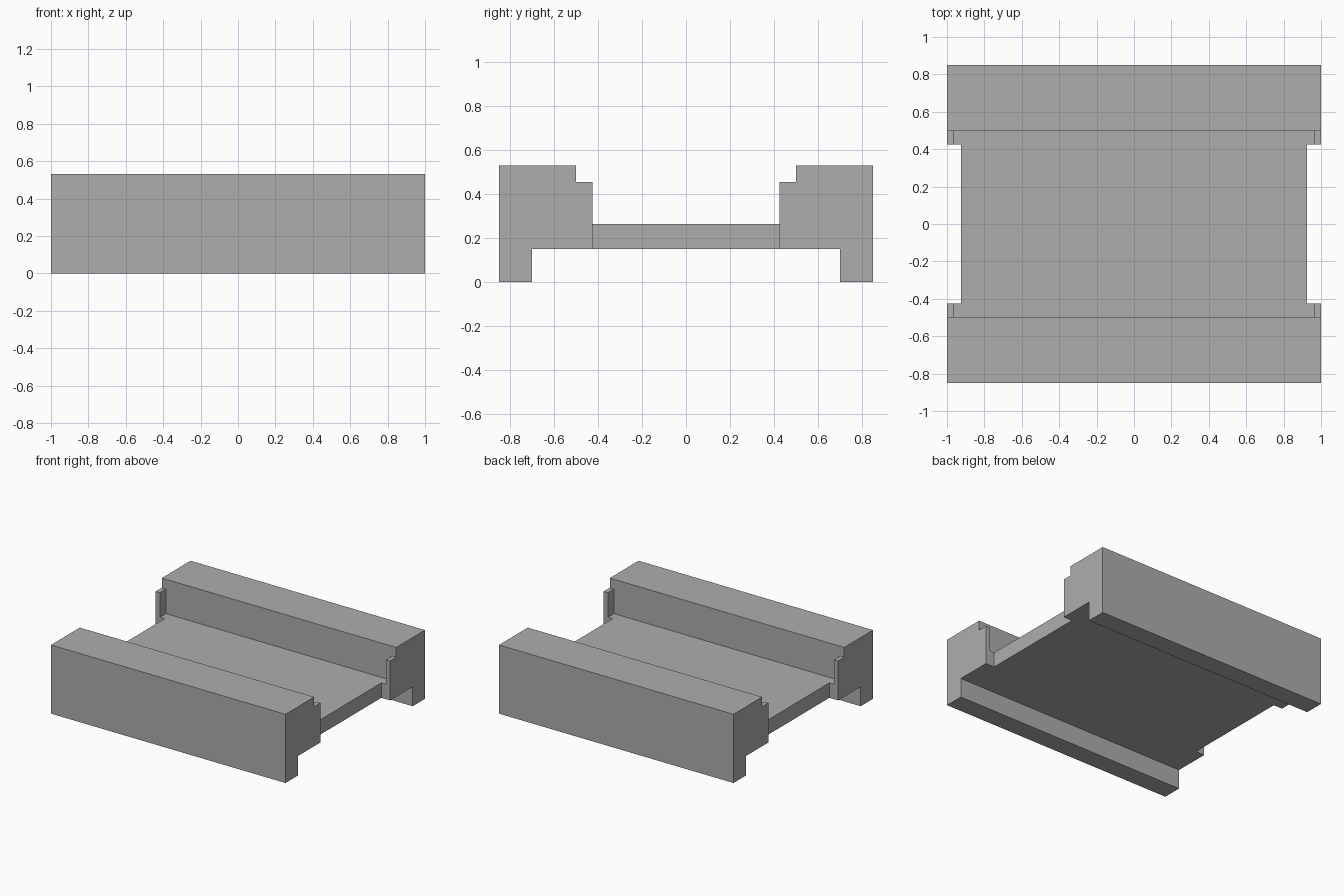
import bpy
import bmesh

default = bpy.data.objects.get("Cube")
if default:
    bpy.data.objects.remove(default, do_unlink=True)

HALF_LENGTH = 1.0

grey = bpy.data.materials.new("plain grey")
grey.use_nodes = True
colour = (0.42, 0.42, 0.42, 1)
grey.diffuse_color = colour
grey.node_tree.nodes["Principled BSDF"].inputs["Base Color"].default_value = colour


def extrude_profile(name, points, x0, x1):
    """Extrude a closed (y, z) outline along x."""
    bm = bmesh.new()
    face = bm.faces.new([bm.verts.new((x0, y, z)) for y, z in points])
    moved = bmesh.ops.extrude_face_region(bm, geom=[face])["geom"]
    verts = [v for v in moved if isinstance(v, bmesh.types.BMVert)]
    bmesh.ops.translate(bm, verts=verts, vec=(x1 - x0, 0, 0))
    bmesh.ops.recalc_face_normals(bm, faces=bm.faces)
    mesh = bpy.data.meshes.new(name)
    bm.to_mesh(mesh)
    bm.free()
    mesh.materials.append(grey)
    obj = bpy.data.objects.new(name, mesh)
    bpy.context.scene.collection.objects.link(obj)
    return obj


def cut_box(target, half_y, x0, x1, z0, z1):
    """Cut a box, centred on y = 0, out of the target."""
    outline = [(-half_y, z0), (half_y, z0), (half_y, z1), (-half_y, z1)]
    cutter = extrude_profile("cutter", outline, x0, x1)
    cutter.hide_render = True
    mod = target.modifiers.new("cut", "BOOLEAN")
    mod.operation = "DIFFERENCE"
    mod.solver = "EXACT"
    mod.object = cutter
    bpy.context.view_layer.update()
    graph = bpy.context.evaluated_depsgraph_get()
    result = bpy.data.meshes.new_from_object(target.evaluated_get(graph))
    target.modifiers.clear()
    target.data = result
    bpy.data.objects.remove(cutter, do_unlink=True)


# Stepped body with a skirt under each outer edge
half = [(0.70, 0.15), (0.70, 0), (0.85, 0), (0.85, 0.53), (0.50, 0.53), (0.50, 0.455)]
outline = half + [(-y, z) for y, z in reversed(half)]
body = extrude_profile("channel_body", outline, -HALF_LENGTH, HALF_LENGTH)

# Channel between the rails, leaving thin walls at both ends
cut_box(body, 0.50, -0.965, 0.965, 0.265, 0.7)

# End notches, which leave a small stop tab at each corner
for side in (-1, 1):
    cut_box(body, 0.425, *sorted((side * 0.925, side * 1.1)), -0.1, 0.8)
